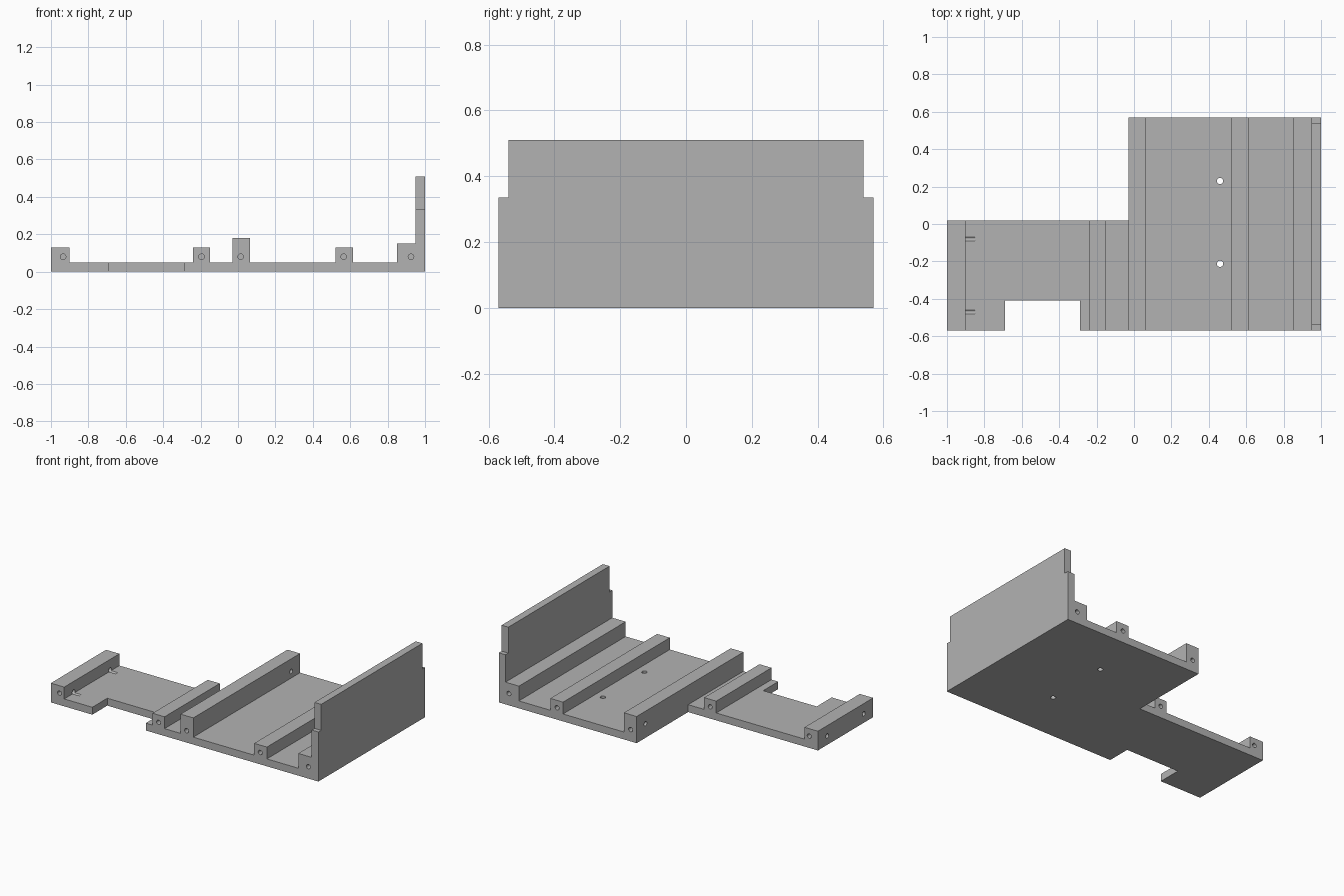
import bpy, bmesh, math
from mathutils import Matrix, Vector

if "Cube" in bpy.data.objects:
    bpy.data.objects.remove(bpy.data.objects["Cube"])

grey = bpy.data.materials.new("plain grey")
grey.diffuse_color = (0.45, 0.45, 0.45, 1)
grey.use_nodes = True
grey.node_tree.nodes["Principled BSDF"].inputs["Base Color"].default_value = grey.diffuse_color

Y0, Y1, YM = -0.57, 0.57, 0.02   # front edge, back edge, back edge of the narrow wing


def make_object(name, bm):
    bmesh.ops.recalc_face_normals(bm, faces=bm.faces)
    mesh = bpy.data.meshes.new(name)
    bm.to_mesh(mesh)
    bm.free()
    mesh.materials.append(grey)
    obj = bpy.data.objects.new(name, mesh)
    bpy.context.collection.objects.link(obj)
    return obj


def extrude_profile(name, points, y0, y1):
    """Extrude an (x, z) profile along y."""
    bm = bmesh.new()
    face = bm.faces.new([bm.verts.new((x, y0, z)) for x, z in points])
    geom = bmesh.ops.extrude_face_region(bm, geom=[face])["geom"]
    moved = [v for v in geom if isinstance(v, bmesh.types.BMVert)]
    bmesh.ops.translate(bm, verts=moved, vec=(0, y1 - y0, 0))
    return make_object(name, bm)


def add_box(bm, lo, hi):
    lo, hi = Vector(lo), Vector(hi)
    size = hi - lo
    bmesh.ops.create_cube(bm, size=1, matrix=Matrix.Translation((lo + hi) / 2)
                          @ Matrix.Diagonal((*size, 1)))


def add_drill(bm, start, end, radius=0.015):
    start, end = Vector(start), Vector(end)
    axis = end - start
    rot = axis.to_track_quat('Z', 'Y').to_matrix().to_4x4()
    bmesh.ops.create_cone(bm, cap_ends=True, segments=20, radius1=radius,
                          radius2=radius, depth=axis.length,
                          matrix=Matrix.Translation((start + end) / 2) @ rot)


def apply_boolean(target, tool, operation):
    mod = target.modifiers.new(operation.lower(), 'BOOLEAN')
    mod.operation, mod.solver, mod.object = operation, 'EXACT', tool
    mod.use_self = True
    bpy.context.view_layer.objects.active = target
    bpy.ops.object.modifier_apply(modifier=mod.name)
    bpy.data.objects.remove(tool, do_unlink=True)


# Wide tray: centre rail, low rail, stepped ledge and tall end wall
tray = extrude_profile("bracket_tray", [
    (-0.03, 0), (1, 0), (1, 0.51), (0.95, 0.51), (0.95, 0.15), (0.85, 0.15),
    (0.85, 0.05), (0.615, 0.05), (0.615, 0.13), (0.52, 0.13), (0.52, 0.05),
    (0.065, 0.05), (0.065, 0.18), (-0.03, 0.18)], Y0, Y1)

# Narrow wing: end block and low rail
wing = extrude_profile("narrow_wing", [
    (-1, 0), (0.02, 0), (0.02, 0.05), (-0.15, 0.05), (-0.15, 0.13),
    (-0.24, 0.13), (-0.24, 0.05), (-0.9, 0.05), (-0.9, 0.13), (-1, 0.13)], Y0, YM)
apply_boolean(tray, wing, 'UNION')

# Front notch in the wing and cut-back upper corners of the wall
bm = bmesh.new()
add_box(bm, (-0.69, -0.7, -0.1), (-0.29, -0.41, 0.3))
for s in (-1, 1):
    add_box(bm, (0.9, min(s * 0.54, s * 0.7), 0.335), (1.1, max(s * 0.54, s * 0.7), 0.7))
apply_boolean(tray, make_object("notch_cutter", bm), 'DIFFERENCE')

# Screw holes
bm = bmesh.new()
for x, back in ((-0.935, YM), (-0.195, YM), (0.015, Y1), (0.565, Y1), (0.925, Y1)):
    add_drill(bm, (x, Y0 - 0.05, 0.08), (x, Y0 + 0.07, 0.08))
    add_drill(bm, (x, back + 0.05, 0.08), (x, back - 0.07, 0.08))
for y in (-0.47, -0.08):
    add_drill(bm, (-1.05, y, 0.06), (-0.85, y, 0.06))
add_drill(bm, (-0.08, 0.475, 0.095), (0.12, 0.475, 0.095))
for y in (-0.213, 0.23):
    add_drill(bm, (0.46, y, -0.1), (0.46, y, 0.1), 0.017)
apply_boolean(tray, make_object("hole_cutter", bm), 'DIFFERENCE')
